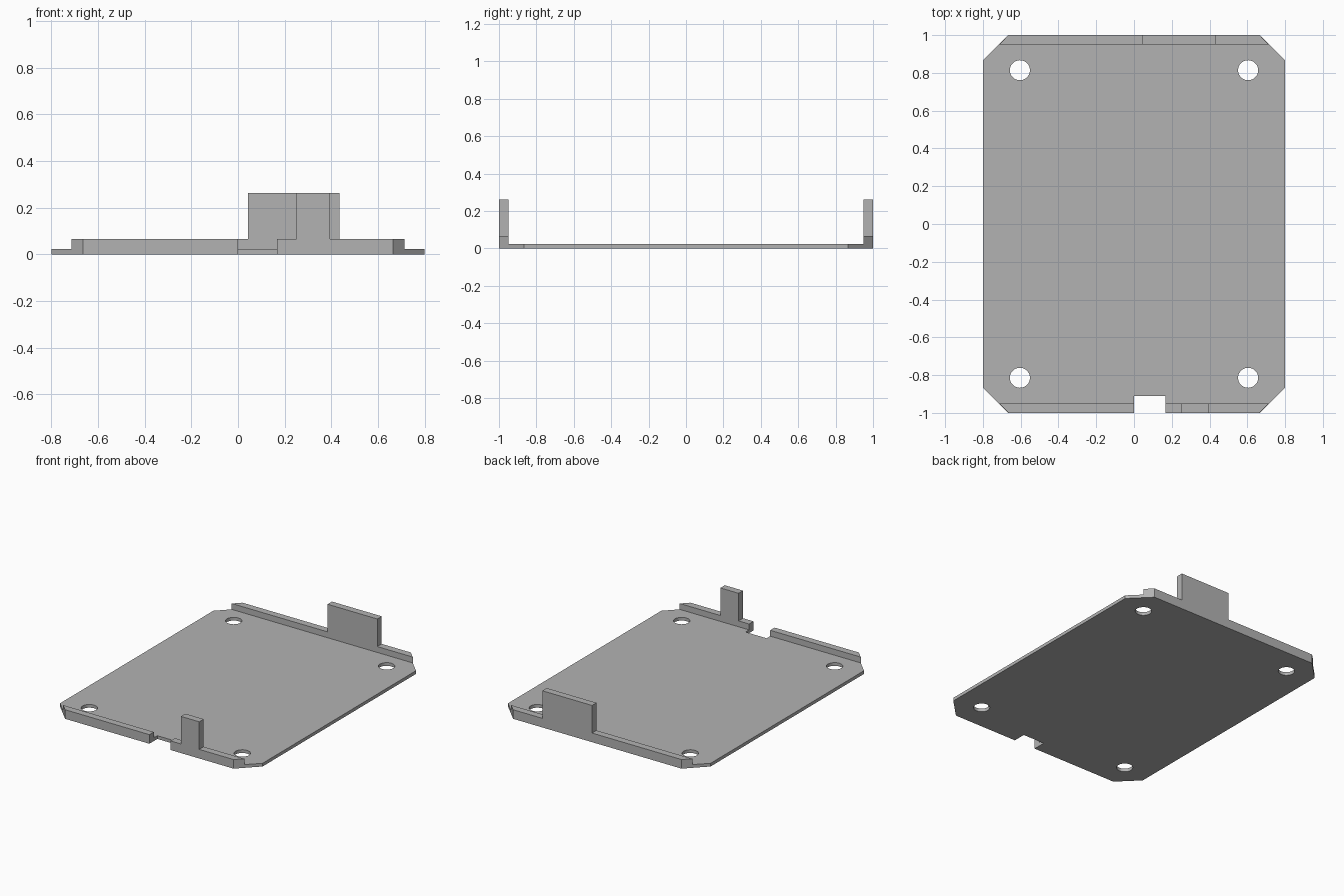
import bpy
import bmesh

cube = bpy.data.objects.get("Cube")
if cube:
    bpy.data.objects.remove(cube, do_unlink=True)

# Plain grey for the whole model
grey = bpy.data.materials.new("plain grey")
grey.use_nodes = True
colour = (0.45, 0.45, 0.45, 1)
grey.diffuse_color = colour
grey.node_tree.nodes["Principled BSDF"].inputs["Base Color"].default_value = colour

PLATE_TOP, LIP_TOP, TAB_TOP = 0.023, 0.065, 0.262
HALF_W, CHAMFER, LIP = 0.80, 0.135, 0.05
NOTCH_L, NOTCH_R, NOTCH_Y = 0.0, 0.167, -0.91
EDGE = HALF_W - CHAMFER


def prism(name, outline, z0, z1):
    """Extrude a plan outline between two heights."""
    bm = bmesh.new()
    face = bm.faces.new([bm.verts.new((x, y, z0)) for x, y in outline])
    ext = bmesh.ops.extrude_face_region(bm, geom=[face])
    top = [v for v in ext["geom"] if isinstance(v, bmesh.types.BMVert)]
    bmesh.ops.translate(bm, verts=top, vec=(0, 0, z1 - z0))
    bmesh.ops.recalc_face_normals(bm, faces=bm.faces)
    mesh = bpy.data.meshes.new(name)
    bm.to_mesh(mesh)
    bm.free()
    mesh.materials.append(grey)
    obj = bpy.data.objects.new(name, mesh)
    bpy.context.collection.objects.link(obj)
    return obj


def tab(name, x0, x1, y0, y1):
    return prism(name, [(x0, y0), (x1, y0), (x1, y1), (x0, y1)], LIP_TOP, TAB_TOP)


# Base plate with clipped corners and a notch in the front edge
side = 1 - CHAMFER
plate = prism("base_plate", [
    (-EDGE, -1), (NOTCH_L, -1), (NOTCH_L, NOTCH_Y), (NOTCH_R, NOTCH_Y),
    (NOTCH_R, -1), (EDGE, -1), (HALF_W, -side), (HALF_W, side),
    (EDGE, 1), (-EDGE, 1), (-HALF_W, side), (-HALF_W, -side)], 0, PLATE_TOP)

# Four screw holes
for sx in (-1, 1):
    for sy in (-1, 1):
        bpy.ops.mesh.primitive_cylinder_add(
            vertices=48, radius=0.053, depth=0.2, location=(sx * 0.604, sy * 0.814, 0))
        cutter = bpy.context.object
        cutter.name = "hole_cutter"
        cutter.data.materials.append(grey)
        cutter.hide_render = True
        cutter.hide_set(True)
        cutter.display_type = "WIRE"
        hole = plate.modifiers.new("screw_hole", "BOOLEAN")
        hole.operation = "DIFFERENCE"
        hole.solver = "EXACT"
        hole.object = cutter

# Raised lips, their outer ends following the clipped corners
inner = 1 - LIP
wide = EDGE + LIP
prism("back_lip", [(-wide, inner), (wide, inner), (EDGE, 1), (-EDGE, 1)],
      PLATE_TOP, LIP_TOP)
prism("front_lip_right", [(-EDGE, -1), (NOTCH_L, -1), (NOTCH_L, -inner), (-wide, -inner)],
      PLATE_TOP, LIP_TOP)
prism("front_lip_left", [(NOTCH_R, -1), (EDGE, -1), (wide, -inner), (NOTCH_R, -inner)],
      PLATE_TOP, LIP_TOP)

# Upright tabs on the lips
tab("back_tab", 0.042, 0.435, inner, 1)
tab("front_tab", 0.25, 0.394, -1, -inner)
